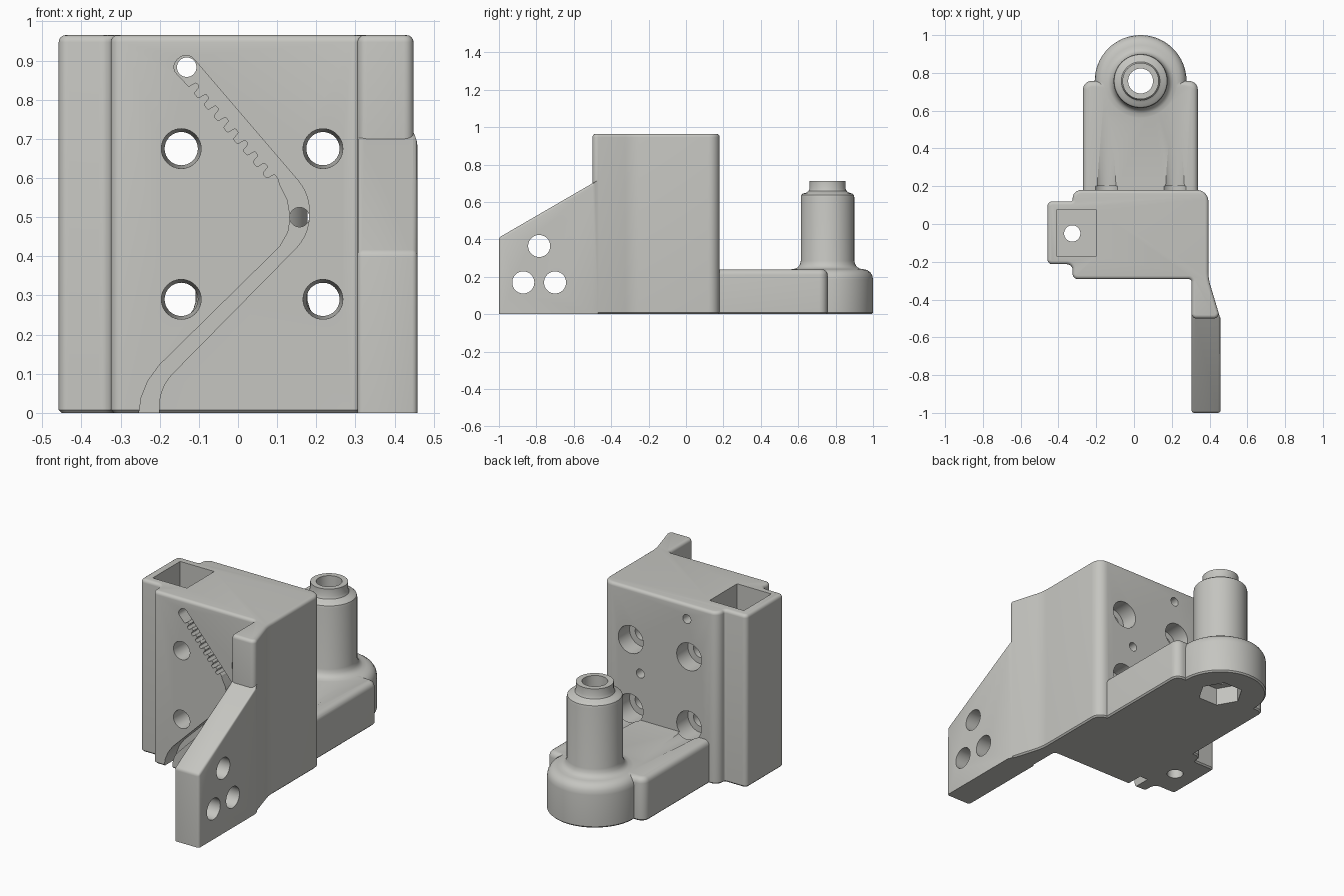
import bpy, bmesh, math
from mathutils import Vector

if "Cube" in bpy.data.objects:
    bpy.data.objects.remove(bpy.data.objects["Cube"])

grey = bpy.data.materials.new("warm grey plastic")
grey.diffuse_color = (0.56, 0.56, 0.53, 1)
grey.use_nodes = True
grey.node_tree.nodes["Principled BSDF"].inputs["Base Color"].default_value = grey.diffuse_color


def finish(name, bm):
    bmesh.ops.recalc_face_normals(bm, faces=bm.faces)
    me = bpy.data.meshes.new(name)
    bm.to_mesh(me)
    bm.free()
    ob = bpy.data.objects.new(name, me)
    bpy.context.collection.objects.link(ob)
    me.materials.append(grey)
    return ob


def rounded(corners, seg=6):
    """Outline with each (u, v, radius) corner replaced by an arc."""
    out, n = [], len(corners)
    for i, (u, v, r) in enumerate(corners):
        p = Vector((u, v))
        if r == 0:
            out.append(p)
            continue
        a = (Vector(corners[i - 1][:2]) - p).normalized()
        b = (Vector(corners[(i + 1) % n][:2]) - p).normalized()
        half = a.angle(b) / 2
        t = r / math.tan(half)
        c = p + (a + b).normalized() * (r / math.sin(half))
        s, e = p + a * t - c, p + b * t - c
        sweep = s.angle_signed(e)
        ang = math.atan2(s.y, s.x)
        for k in range(seg + 1):
            q = ang - sweep * k / seg
            out.append(c + Vector((math.cos(q), math.sin(q))) * r)
    return out


def prism(name, pts, axis, lo, hi, top=0, bottom=0):
    """Extrude an outline along an axis, rounding its end rims."""
    place = {"x": lambda u, v, w: (w, u, v), "y": lambda u, v, w: (u, w, v),
             "z": lambda u, v, w: (u, v, w)}[axis]
    bm = bmesh.new()
    low = [bm.verts.new(place(p[0], p[1], lo)) for p in pts]
    high = [bm.verts.new(place(p[0], p[1], hi)) for p in pts]
    n = len(pts)
    bm.faces.new(low)
    bm.faces.new(high)
    for i in range(n):
        j = (i + 1) % n
        bm.faces.new((low[i], low[j], high[j], high[i]))
    bmesh.ops.recalc_face_normals(bm, faces=bm.faces)
    k = "xyz".index(axis)
    for size, w, seg in ((top, hi, 4), (bottom, lo, 1)):
        if size:
            rim = [e for e in bm.edges if all(abs(v.co[k] - w) < 1e-5 for v in e.verts)]
            bmesh.ops.bevel(bm, geom=rim, offset=size, segments=seg, profile=0.5, affect="EDGES")
    return finish(name, bm)


def disc(u, v, r, n=40):
    return [(u + r * math.cos(math.tau * i / n), v + r * math.sin(math.tau * i / n)) for i in range(n)]


def rod(name, a, b, r1, r2, n=40):
    """Round bar or taper between two points."""
    a, b = Vector(a), Vector(b)
    bm = bmesh.new()
    bmesh.ops.create_cone(bm, cap_ends=True, segments=n, radius1=r1, radius2=r2, depth=(b - a).length)
    bm.transform((b - a).to_track_quat("Z", "Y").to_matrix().to_4x4())
    bmesh.ops.translate(bm, verts=bm.verts, vec=(a + b) / 2)
    return finish(name, bm)


def lathe(name, profile, x, y, n=64):
    bm = bmesh.new()
    rings = [[bm.verts.new((x + px, y + py, z)) for px, py in disc(0, 0, r, n)] for r, z in profile]
    bm.faces.new(rings[0])
    bm.faces.new(rings[-1])
    for a, b in zip(rings, rings[1:]):
        for i in range(n):
            j = (i + 1) % n
            bm.faces.new((a[i], a[j], b[j], b[i]))
    return finish(name, bm)


def combine(target, other, operation):
    mod = target.modifiers.new("combine", "BOOLEAN")
    mod.object, mod.operation, mod.solver = other, operation, "EXACT"
    bpy.context.view_layer.objects.active = target
    bpy.ops.object.modifier_apply(modifier=mod.name)
    bpy.data.objects.remove(other)


# Main block with side tower and the full-height start of the arm
body = prism("carriage_body", rounded([
    (-0.458, -0.213, 0.025), (-0.325, -0.213, 0.03), (-0.325, -0.292, 0.028), (0.305, -0.292, 0.015),
    (0.305, -0.5, 0.025), (0.457, -0.5, 0.025), (0.394, -0.29, 0.25), (0.394, 0.18, 0.06),
    (-0.325, 0.18, 0.045), (-0.325, 0.12, 0.01), (-0.458, 0.12, 0.025)]),
    "z", 0, 0.965, top=0.018, bottom=0.008)

# Sloping front arm: plan outline cut by a slanted plane, then edges rounded
arm = prism("arm", [(0.305, -1), (0.458, -1), (0.458, -0.5), (0.4475, -0.47), (0.305, -0.47)], "z", 0, 1)
bm = bmesh.new()
bm.from_mesh(arm.data)
cut = bmesh.ops.bisect_plane(bm, geom=bm.verts[:] + bm.edges[:] + bm.faces[:], plane_co=(0, -1, 0.41),
                             plane_no=(0, -0.58, 1), clear_outer=True)
bmesh.ops.contextual_create(bm, geom=[g for g in cut["geom_cut"] if isinstance(g, bmesh.types.BMEdge)])
bmesh.ops.recalc_face_normals(bm, faces=bm.faces)
rim = [e for e in bm.edges if min(v.co.y for v in e.verts) < -0.9 and max(v.co.z for v in e.verts) > 0.1]
bmesh.ops.bevel(bm, geom=rim, offset=0.013, segments=3, profile=0.5, affect="EDGES")
bm.to_mesh(arm.data)
bm.free()

# Rear flange and the stepped round post
flange = prism("flange", rounded([(-0.27, 0.1, 0), (0.338, 0.1, 0), (0.338, 0.757, 0.045),
                                  (-0.27, 0.757, 0.045)]), "z", 0, 0.24, top=0.03, bottom=0.008)
cx, cy = 0.035, 0.757
post = lathe("post", [
    (0.235, 0), (0.243, 0.008), (0.243, 0.185), (0.239, 0.207), (0.228, 0.225), (0.21, 0.237),
    (0.19, 0.241), (0.172, 0.244), (0.158, 0.252), (0.149, 0.265), (0.143, 0.285), (0.143, 0.625),
    (0.14, 0.638), (0.132, 0.645), (0.115, 0.65), (0.102, 0.658), (0.096, 0.672), (0.096, 0.712)],
    cx, cy)
for part in (arm, flange, post):
    combine(body, part, "UNION")

cuts = []
# Square pocket in the tower with a drain hole
cuts.append(prism("pocket", [(-0.41, -0.17), (-0.198, -0.17), (-0.198, 0.073), (-0.41, 0.073)], "z", 0.05, 1.1))
cuts.append(prism("pocket_hole", disc(-0.327, -0.05, 0.043), "z", -0.1, 0.2))

# Four tapered, counterbored mounting holes; the lower ones have tilted tool channels
for x in (-0.145, 0.217):
    for z in (0.29, 0.675):
        cuts.append(rod("bolt_hole", (x, -0.3, z), (x, 0.1, z), 0.051, 0.042))
        cuts.append(prism("head_bore", disc(x, z, 0.077), "y", 0.08, 0.2))
    cuts.append(rod("tool_channel", (x, 0.1, 0.291), (x, 0.6, 0.316), 0.075, 0.075))

# Small pass-through holes
for x, z in ((-0.131, 0.883), (0.157, 0.5)):
    cuts.append(prism("wire_hole", disc(x, z, 0.025, 24), "y", -0.4, 0.3))

# Arm holes
for y, z in ((-0.785, 0.365), (-0.87, 0.17), (-0.7, 0.17)):
    cuts.append(prism("arm_hole", disc(y, z, 0.059), "x", 0.2, 0.6))

# Bent belt groove with a toothed upper run
right = [(-0.202, -0.05, 0), (-0.202, 0.065, 0.12), (0.182, 0.455, 0.12), (0.182, 0.56, 0.12)]
top_edge, low_edge = Vector((-0.13, 0.924)), Vector((0.15, 0.596))
run = (low_edge - top_edge).normalized()
side = Vector((-abs(run.y), -run.x))
outer = [tuple(top_edge) + (0.026,), tuple(top_edge + side * 0.06) + (0.026,)]
teeth = []
start, pitch, count = 0.055, 0.0385, 9
for k in range(count):
    for step, depth in ((0, 0.056), (0.42, 0.056), (0.52, 0.034), (0.9, 0.034)):
        teeth.append(tuple(top_edge + run * (start + pitch * (k + step)) + side * depth) + (0.005,))
left = [(0.107, 0.583, 0), (0.126, 0.545, 0), (0.134, 0.5, 0), (0.128, 0.462, 0), (0.107, 0.425, 0),
        (-0.2, 0.123, 0), (-0.23, 0.082, 0), (-0.247, 0.04, 0), (-0.253, 0, 0), (-0.253, -0.05, 0)]
cuts.append(prism("belt_groove", rounded(right + outer + teeth + left, 5), "y", -0.4, -0.19))

# Post bore and hexagonal nut recess
cuts.append(prism("post_bore", disc(cx, cy, 0.066), "z", 0.05, 0.9))
cuts.append(prism("nut_recess", disc(cx, cy, 0.12, 6), "z", -0.1, 0.1))

for cutter in cuts:
    combine(body, cutter, "DIFFERENCE")

bpy.ops.object.select_all(action="DESELECT")
body.select_set(True)
bpy.context.view_layer.objects.active = body
bpy.ops.object.shade_smooth_by_angle(angle=math.radians(30))
